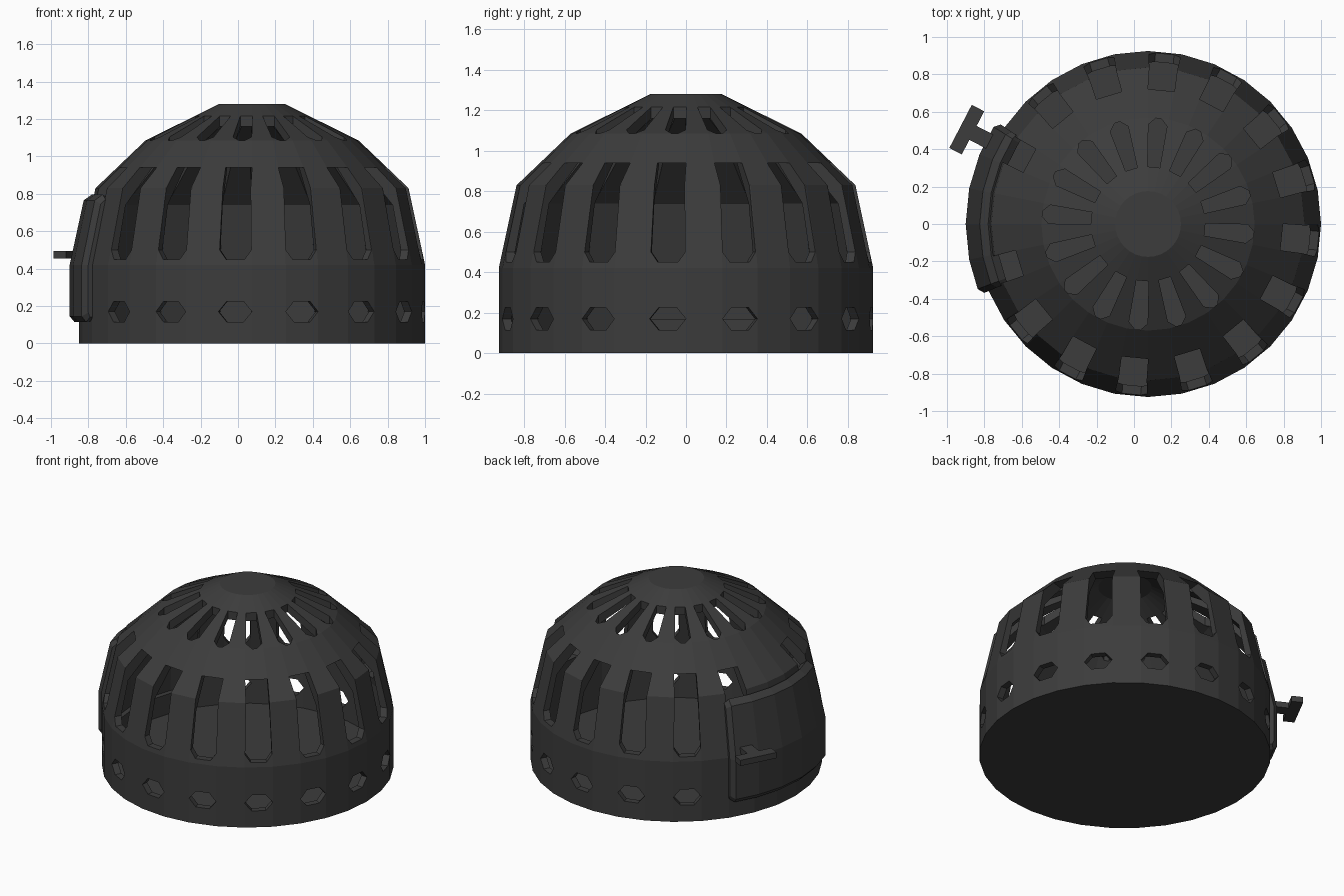
import bpy, bmesh
from math import cos, sin, radians, pi
from mathutils import Matrix, Vector

if "Cube" in bpy.data.objects:
    bpy.data.objects.remove(bpy.data.objects["Cube"])

CX = 0.075            # dome axis
SIDES = 32
STEP = 360 / SIDES
DOOR_MID = 174.375

mat = bpy.data.materials.new("dark_iron")
mat.diffuse_color = (0.045, 0.045, 0.045, 1)
mat.use_nodes = True
mat.node_tree.nodes["Principled BSDF"].inputs["Base Color"].default_value = mat.diffuse_color


def finish(name, bm):
    bmesh.ops.recalc_face_normals(bm, faces=bm.faces)
    me = bpy.data.meshes.new(name)
    bm.to_mesh(me)
    bm.free()
    ob = bpy.data.objects.new(name, me)
    bpy.context.collection.objects.link(ob)
    me.materials.append(mat)
    return ob


def ring_pts(bm, r, z):
    return [bm.verts.new((CX + r * cos(2 * pi * i / SIDES), r * sin(2 * pi * i / SIDES), z))
            for i in range(SIDES)]


def closed_surface(bm, profile):
    """Stacked rings with flat caps at both ends."""
    rings = [ring_pts(bm, r, z) for r, z in profile]
    for a, b in zip(rings, rings[1:]):
        for i in range(SIDES):
            j = (i + 1) % SIDES
            bm.faces.new((a[i], a[j], b[j], b[i]))
    bm.faces.new(rings[0])
    bm.faces.new(rings[-1])


def prism(bm, lower, upper):
    a = [bm.verts.new(p) for p in lower]
    b = [bm.verts.new(p) for p in upper]
    bm.faces.new(a)
    bm.faces.new(b)
    for i in range(len(a)):
        j = (i + 1) % len(a)
        bm.faces.new((a[i], a[j], b[j], b[i]))


def place(deg, r, t, z):
    """Radial / tangential / height to world."""
    a = radians(deg)
    return Vector((CX + r * cos(a) - t * sin(a), r * sin(a) + t * cos(a), z))


def radial_prism(bm, deg, shape, r0, r1):
    prism(bm, [place(deg, r0, t, z) for t, z in shape],
          [place(deg, r1, t, z) for t, z in shape])


def vertical_prism(bm, deg, shape, z0, z1):
    prism(bm, [place(deg, r, t, z0) for r, t in shape],
          [place(deg, r, t, z1) for r, t in shape])


def cut(target, bm):
    cutter = finish("cutter", bm)
    cutter.hide_render = True
    mod = target.modifiers.new("cut", 'BOOLEAN')
    mod.operation = 'DIFFERENCE'
    mod.solver = 'EXACT'
    mod.object = cutter
    bpy.context.view_layer.objects.active = target
    bpy.ops.object.modifier_apply(modifier=mod.name)
    bpy.data.objects.remove(cutter)


# Dome shell with floor: solid outer form minus inner cavity
bm = bmesh.new()
closed_surface(bm, [(0.925, 0), (0.925, 0.42), (0.837, 0.83), (0.57, 1.085), (0.176, 1.28)])
dome = finish("dome_shell", bm)
bm = bmesh.new()
closed_surface(bm, [(0.88, 0.03), (0.88, 0.40), (0.815, 0.74), (0.555, 1.03), (0.17, 1.23)])
cut(dome, bm)

# Vent openings: hexagons, long side slots, pointed crown slots
hexagon = [(-0.09, 0.17), (-0.045, 0.115), (0.045, 0.115), (0.09, 0.17), (0.045, 0.225), (-0.045, 0.225)]
slot = [(-0.05, 0.45), (0.05, 0.45), (0.085, 0.5), (0.071, 0.94), (-0.071, 0.94), (-0.085, 0.5)]
petal = [(0.305, -0.033), (0.53, -0.05), (0.567, -0.015), (0.567, 0.015), (0.53, 0.05), (0.305, 0.033)]
bm = bmesh.new()
for k in range(16):
    deg = -STEP / 2 + k * 2 * STEP
    off = abs(deg - DOOR_MID)
    if off > 1:
        radial_prism(bm, deg, slot, 0.5, 1.1)
    if off > 30:
        radial_prism(bm, deg, hexagon, 0.6, 1.1)
    vertical_prism(bm, deg, petal, 0.96, 1.4)
cut(dome, bm)

# Opening behind the door
bm = bmesh.new()
radial_prism(bm, DOOR_MID, [(-0.36, 0.17), (0.36, 0.17), (0.36, 0.74), (-0.36, 0.74)], 0.6, 1.1)
cut(dome, bm)

# Door: bevelled profile swept over five dome panels
profile = [(0.915, 0.12), (0.95, 0.115), (0.975, 0.145), (0.975, 0.42), (0.9, 0.765),
           (0.855, 0.797), (0.815, 0.765), (0.827, 0.74), (0.9, 0.42)]
end = [(0.915, 0.14), (0.94, 0.14), (0.95, 0.165), (0.95, 0.42), (0.878, 0.745),
       (0.85, 0.77), (0.815, 0.75), (0.827, 0.73), (0.9, 0.42)]
start = DOOR_MID - 2.5 * STEP
sections = [(start - 0.3, end), (start + 1.6, profile)]
sections += [(start + i * STEP, profile) for i in range(1, 5)]
sections += [(start + 5 * STEP - 1.6, profile), (start + 5 * STEP + 0.3, end)]
bm = bmesh.new()
rows = [[bm.verts.new(place(deg, r, 0, z)) for r, z in prof] for deg, prof in sections]
for a, b in zip(rows, rows[1:]):
    for i in range(len(a)):
        j = (i + 1) % len(a)
        bm.faces.new((a[i], a[j], b[j], b[i]))
bm.faces.new(rows[0])
bm.faces.new(rows[-1])
finish("door", bm)

# T-shaped door handle
h = 152.5
tee = [(0.93, -0.042), (1.055, -0.042), (1.055, -0.13), (1.13, -0.13),
       (1.13, 0.13), (1.055, 0.13), (1.055, 0.042), (0.93, 0.042)]
bm = bmesh.new()
vertical_prism(bm, h, tee, 0.455, 0.495)
finish("door_handle", bm)
